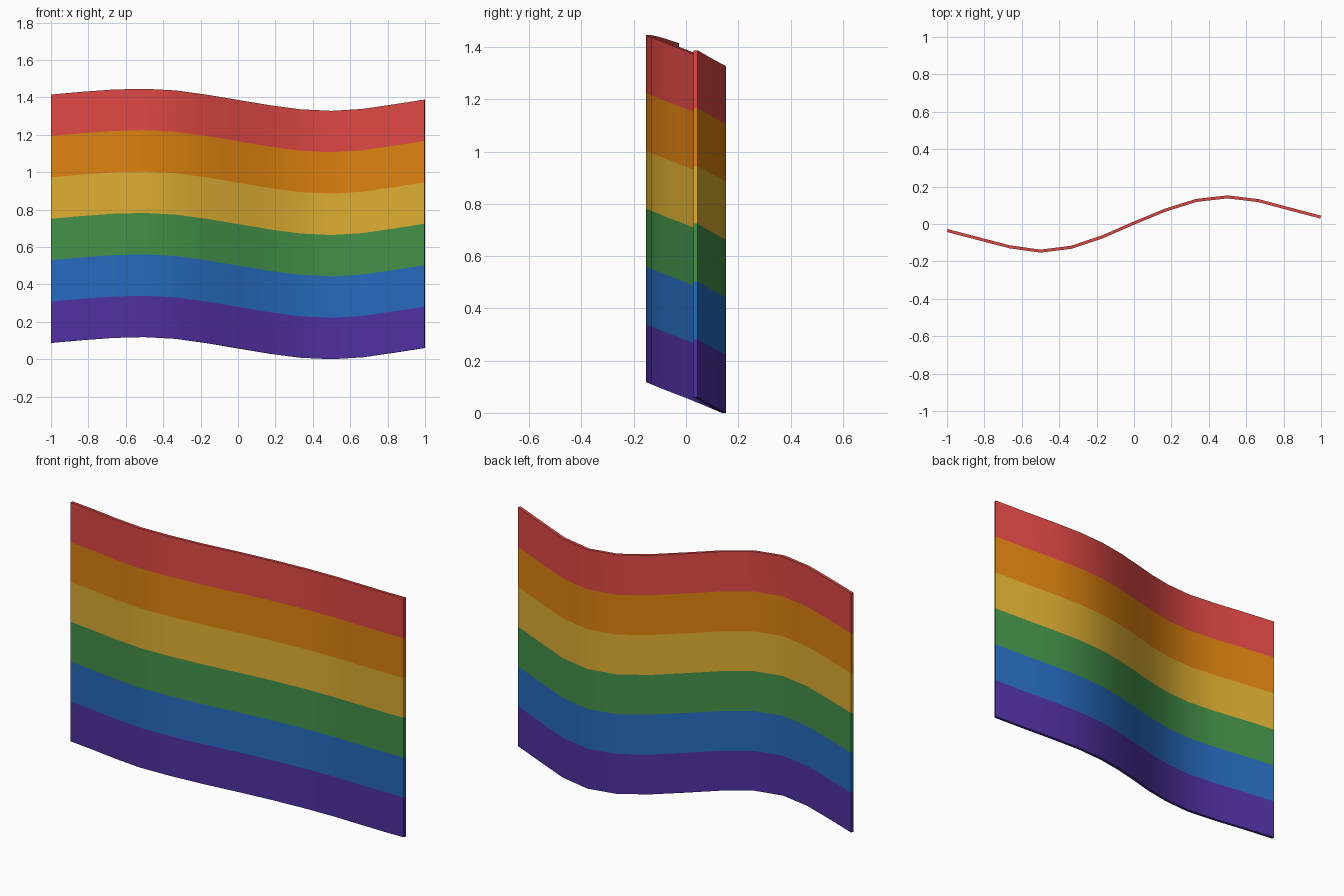
import bpy, bmesh

if "Cube" in bpy.data.objects:
    bpy.data.objects.remove(bpy.data.objects["Cube"])

def lin(c):
    c /= 255
    return c / 12.92 if c <= 0.04045 else ((c + 0.055) / 1.055) ** 2.4

def material(name, rgb):
    m = bpy.data.materials.new(name)
    m.diffuse_color = (*[lin(c) for c in rgb], 1)
    m.use_nodes = True
    m.node_tree.nodes["Principled BSDF"].inputs["Base Color"].default_value = m.diffuse_color
    return m

# Stripe colours from bottom to top
STRIPES = [("purple", (79, 48, 160)), ("blue", (38, 106, 189)), ("green", (67, 144, 72)),
           ("yellow", (221, 174, 50)), ("orange", (221, 130, 15)), ("red", (222, 72, 68))]

# Wavy bottom edge: x, y, z
PATH = [(-0.998, -0.035, 0.087), (-0.83, -0.079, 0.102), (-0.665, -0.122, 0.114),
        (-0.5, -0.145, 0.118), (-0.333, -0.124, 0.109), (-0.167, -0.068, 0.086),
        (0, 0.005, 0.058), (0.167, 0.074, 0.03), (0.333, 0.126, 0.008),
        (0.5, 0.145, 0.0), (0.665, 0.125, 0.01), (0.83, 0.081, 0.034), (0.998, 0.037, 0.06)]
HEIGHT, THICK = 1.328, 0.016

# Flag cloth: the bottom edge repeated upwards, one row per stripe
bm = bmesh.new()
n = len(STRIPES)
rows = [[bm.verts.new((x, y, z + HEIGHT * r / n)) for x, y, z in PATH] for r in range(n + 1)]
for r in range(n):
    for i in range(len(PATH) - 1):
        f = bm.faces.new((rows[r][i], rows[r][i + 1], rows[r + 1][i + 1], rows[r + 1][i]))
        f.material_index = r
mesh = bpy.data.meshes.new("striped_flag")
bm.to_mesh(mesh)
bm.free()
for name, rgb in STRIPES:
    mesh.materials.append(material(name, rgb))
flag = bpy.data.objects.new("striped_flag", mesh)
bpy.context.collection.objects.link(flag)
bpy.context.view_layer.objects.active = flag
flag.select_set(True)

# Cloth thickness, then smooth folds with crisp rims
sol = flag.modifiers.new("thickness", 'SOLIDIFY')
sol.thickness = THICK
sol.offset = 0
bpy.ops.object.modifier_apply(modifier=sol.name)
bpy.ops.object.shade_smooth_by_angle(angle=0.7)
